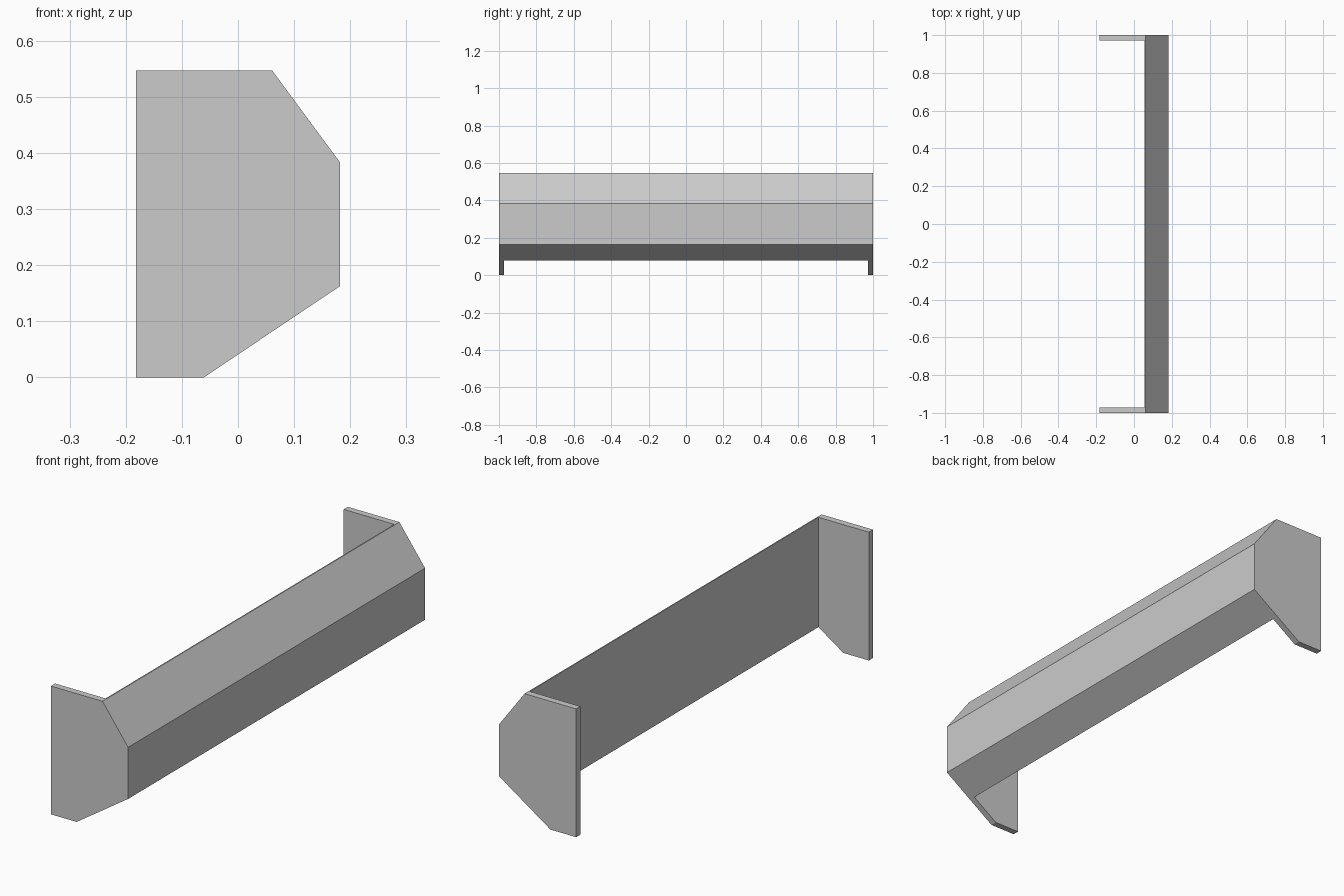
import bpy
import bmesh
from mathutils import Vector

cube = bpy.data.objects.get("Cube")
if cube:
    bpy.data.objects.remove(cube, do_unlink=True)

grey = bpy.data.materials.new("light_grey")
grey.use_nodes = True
colour = (0.6, 0.6, 0.6, 1)
grey.diffuse_color = colour
grey.node_tree.nodes["Principled BSDF"].inputs["Base Color"].default_value = colour


def extrude_profile(name, profile, y_start, y_end):
    """Solid made by sweeping an x-z profile along y."""
    bm = bmesh.new()
    face = bm.faces.new([bm.verts.new((x, y_start, z)) for x, z in profile])
    swept = bmesh.ops.extrude_face_region(bm, geom=[face])["geom"]
    verts = [v for v in swept if isinstance(v, bmesh.types.BMVert)]
    bmesh.ops.translate(bm, verts=verts, vec=Vector((0, y_end - y_start, 0)))
    bmesh.ops.recalc_face_normals(bm, faces=bm.faces)
    mesh = bpy.data.meshes.new(name)
    bm.to_mesh(mesh)
    bm.free()
    mesh.materials.append(grey)
    obj = bpy.data.objects.new(name, mesh)
    bpy.context.collection.objects.link(obj)
    return obj


half_length, plate = 1.0, 0.028
inner = half_length - plate

# Chamfered end plates
end_profile = [(-0.182, 0), (-0.061, 0), (0.182, 0.163), (0.182, 0.383),
               (0.061, 0.547), (-0.182, 0.547)]
extrude_profile("front_end_plate", end_profile, -half_length, -inner)
extrude_profile("back_end_plate", end_profile, inner, half_length)

# Long bar between the plates, flush with their chamfers
bar_profile = [(0.056, 0.0785), (0.182, 0.163), (0.182, 0.383),
               (0.061, 0.547), (0.056, 0.547)]
extrude_profile("long_bar", bar_profile, -inner, inner)
